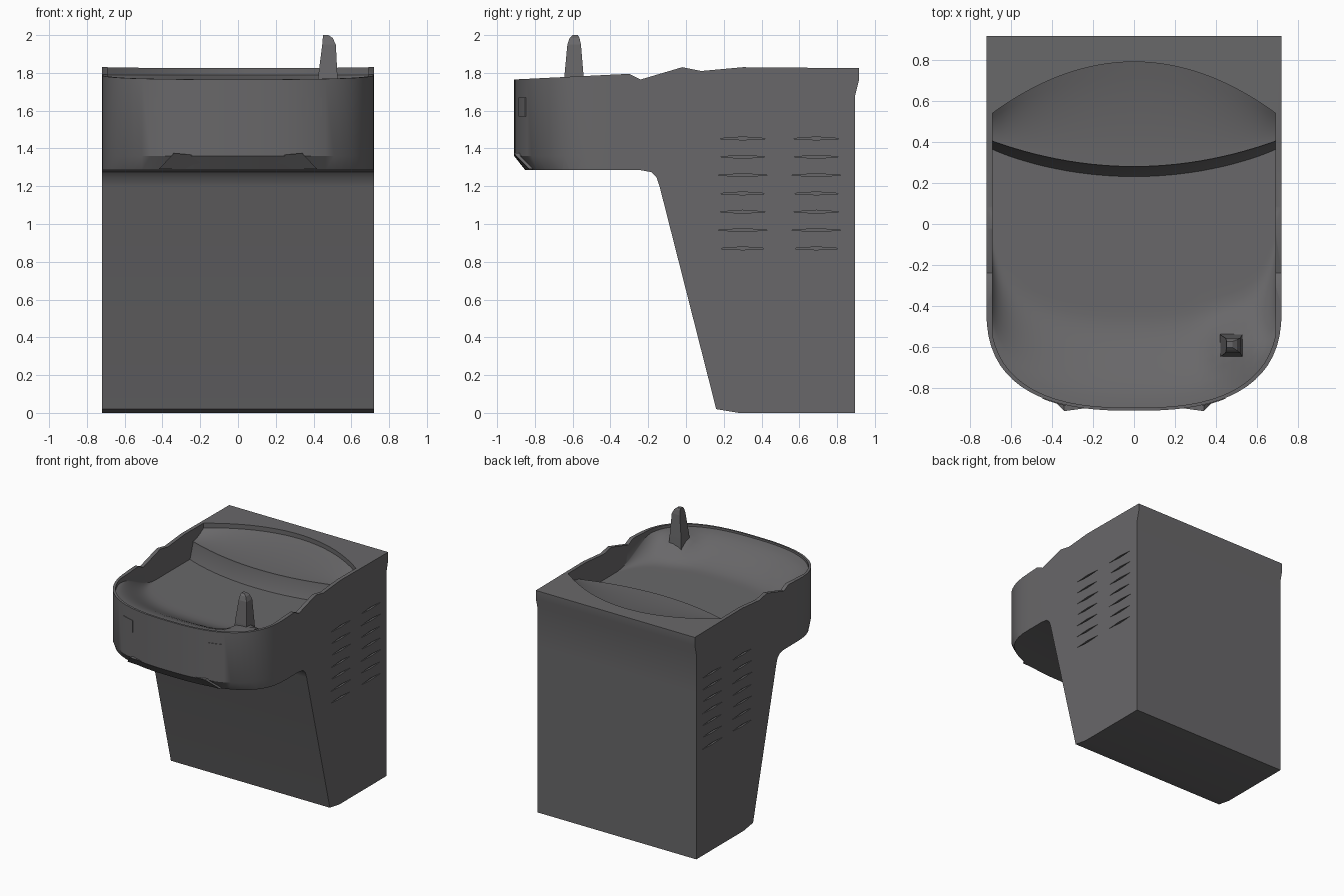
import bpy, bmesh, math
from mathutils import Vector

old = bpy.data.objects.get("Cube")
if old:
    bpy.data.objects.remove(old, do_unlink=True)

GREY = (0.14, 0.137, 0.142, 1)
mat = bpy.data.materials.new("dark grey metal")
mat.use_nodes = True
mat.diffuse_color = GREY
mat.node_tree.nodes["Principled BSDF"].inputs["Base Color"].default_value = GREY


def finish(name, bm):
    bmesh.ops.recalc_face_normals(bm, faces=bm.faces[:])
    mesh = bpy.data.meshes.new(name)
    bm.to_mesh(mesh)
    bm.free()
    mesh.materials.append(mat)
    ob = bpy.data.objects.new(name, mesh)
    bpy.context.collection.objects.link(ob)
    return ob


def loft(name, rings):
    """Skin closed rings of points and cap both ends."""
    bm = bmesh.new()
    rows = [[bm.verts.new(p) for p in ring] for ring in rings]
    n = len(rows[0])
    for a, b in zip(rows, rows[1:]):
        for i in range(n):
            bm.faces.new((a[i], a[(i + 1) % n], b[(i + 1) % n], b[i]))
    bm.faces.new(rows[0])
    bm.faces.new(rows[-1])
    return finish(name, bm)


def patch(name, nx, ny, shape, lift):
    """Grid placed by shape(u, v), extruded into a solid by lift(point)."""
    bm = bmesh.new()
    bmesh.ops.create_grid(bm, x_segments=nx, y_segments=ny, size=1)
    for v in bm.verts:
        v.co = Vector(shape(v.co.x, (v.co.y + 1) / 2))
    ext = bmesh.ops.extrude_face_region(bm, geom=bm.faces[:])
    for v in ext["geom"]:
        if isinstance(v, bmesh.types.BMVert):
            v.co = Vector(lift(v.co))
    return finish(name, bm)


def boolean(ob, tool, operation):
    mod = ob.modifiers.new("cut", "BOOLEAN")
    mod.operation, mod.object, mod.solver = operation, tool, "EXACT"
    bpy.context.view_layer.objects.active = ob
    bpy.ops.object.modifier_apply(modifier=mod.name)
    bpy.data.objects.remove(tool, do_unlink=True)


def front(x, half=0.72, depth=0.51):
    """Rounded plan outline of the head."""
    k = max(0, 1 - abs(x / half) ** 2.6)
    return -0.4 - depth * k ** (1 / 2.6)


def smooth(t):
    t = min(1, max(0, t))
    return t * t * (3 - 2 * t)


# Cabinet and head: side profile extruded across, then trimmed to the plan
profile = [(-1, 1.765), (-0.91, 1.765), (-0.3, 1.795), (-0.24, 1.765), (-0.02, 1.83),
           (0.08, 1.81), (0.3, 1.83), (0.915, 1.825), (0.915, 1.76), (0.895, 1.68),
           (0.895, 0), (0.28, 0), (0.16, 0.02), (-0.14, 1.2), (-0.155, 1.245),
           (-0.185, 1.275), (-0.24, 1.285), (-1, 1.285)]
body = loft("fountain_body", [[(x, y, z) for y, z in profile] for x in (-0.8, 0.8)])


def plan(z, depth):
    xs = [-0.72 * math.cos(math.pi * i / 36) for i in range(37)]
    return [(x, front(x, 0.72, depth), z) for x in xs] + [(0.72, 1.1, z), (-0.72, 1.1, z)]


trim = loft("plan_trim", [plan(-0.1, 0.45), plan(1.284, 0.45), plan(1.36, 0.51), plan(2.2, 0.51)])
boolean(body, trim, "INTERSECT")

# Basin and the shallow curved shelf behind it
SPOUT = Vector((0.475, -0.59))


def step(x):
    return 0.28 + 0.11 * (x / 0.65) ** 2


def basin(u, v):
    x = math.sin(u * math.pi / 2) * 0.69
    start = front(x, 0.7, 0.495)
    y = start + (step(x) - start) * v
    z = 1.75 - 0.15 * smooth((y - start) / 0.45)
    z += 0.08 * math.exp(-(Vector((x, y)) - SPOUT).length_squared / 0.012)
    return x, y, (1.72 if v > 0.99 else min(z, 1.755))


def shelf(u, v):
    x = u * 0.69
    start = step(x) - 0.02
    end = 0.79 - 0.25 * (x / 0.69) ** 2
    return x, start + (end - start) * v, 1.73 + 0.06 * v * v


for name, shape, ny in (("basin_cutter", basin, 24), ("shelf_cutter", shelf, 8)):
    boolean(body, patch(name, 32, ny, shape, lambda p: (p.x, p.y, 2.2)), "DIFFERENCE")

# Side vent slots: two columns of thin wedge cuts on each side
for side in (-1, 1):
    for row in range(7):
        z = 0.87 + row * 0.097
        for y in (0.3, 0.69):
            slot = [(-0.13, 0), (0, 0.009), (0.13, 0), (0, -0.007)]
            rings = [[(side * x, y + a, z + b) for a, b in slot] for x in (0.705, 0.75)]
            boolean(body, loft("vent_cutter", rings), "DIFFERENCE")

# Spout: tapered square post leaning slightly back
levels = [(1.6, 0.475, -0.59, 0.06), (1.77, 0.475, -0.593, 0.052), (1.95, 0.482, -0.592, 0.036),
          (1.985, 0.475, -0.59, 0.026), (2.0, 0.465, -0.587, 0.014)]
corners = [(-1, -1), (1, -1), (1, 1), (-1, 1)]
spout = loft("spout", [[(x + r * a, y + r * b, z) for a, b in corners] for z, x, y, r in levels])

# Front push plates, following the rounded head, and the small tabs under them
parts = [body]
for side, label in ((-1, "right"), (1, "left")):
    def plate(u, v):
        x = side * 0.39 + u * 0.055
        return x, front(x) + 0.004, 1.57 + 0.1 * v
    parts.append(patch(label + "_push_plate", 4, 1, plate, lambda p: (p.x, p.y - 0.008, p.z)))
    tab = [(0.1, -0.85, 1.29), (0.18, -0.89, 1.36), (0.34, -0.912, 1.375), (0.42, -0.83, 1.29)]
    rings = [[(side * x, y + d, z) for x, y, z in tab] for d in (0, 0.06)]
    loft(label + "_lower_tab", rings)

for ob in parts:
    bpy.ops.object.select_all(action="DESELECT")
    ob.select_set(True)
    bpy.context.view_layer.objects.active = ob
    bpy.ops.object.shade_smooth_by_angle(angle=math.radians(30))
